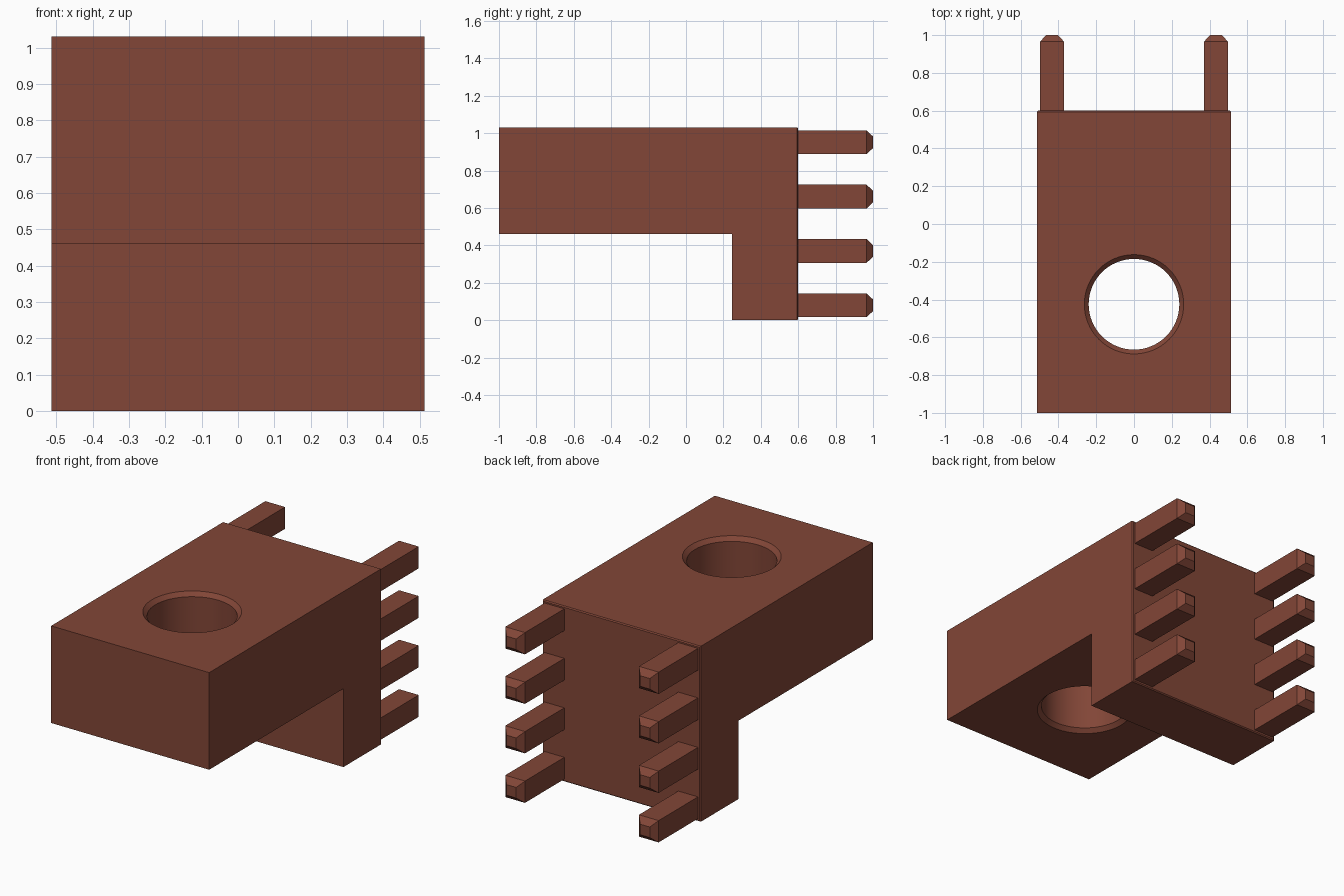
import bpy, bmesh
from mathutils import Matrix, Vector

if "Cube" in bpy.data.objects:
    bpy.data.objects.remove(bpy.data.objects["Cube"])

mat = bpy.data.materials.new("reddish brown")
mat.use_nodes = True
brown = (0.223, 0.061, 0.038, 1)
mat.diffuse_color = brown
mat.node_tree.nodes["Principled BSDF"].inputs["Base Color"].default_value = brown

HALF_W, FRONT, BACK, TOP = 0.513, -1.0, 0.6, 1.03
STEP_Y, STEP_Z = 0.245, 0.46


def finish(bm, name):
    bmesh.ops.recalc_face_normals(bm, faces=bm.faces)
    mesh = bpy.data.meshes.new(name)
    bm.to_mesh(mesh)
    bm.free()
    mesh.materials.append(mat)
    obj = bpy.data.objects.new(name, mesh)
    bpy.context.collection.objects.link(obj)
    return obj


# L-shaped body, extruded sideways, with a fine chamfer round the back face
bm = bmesh.new()
profile = [(FRONT, STEP_Z), (STEP_Y, STEP_Z), (STEP_Y, 0), (BACK, 0), (BACK, TOP), (FRONT, TOP)]
side = bm.faces.new([bm.verts.new((-HALF_W, y, z)) for y, z in profile])
ext = bmesh.ops.extrude_face_region(bm, geom=[side])
bmesh.ops.translate(bm, vec=(2 * HALF_W, 0, 0),
                    verts=[v for v in ext["geom"] if isinstance(v, bmesh.types.BMVert)])
rim = [e for e in bm.edges if all(abs(v.co.y - BACK) < 1e-4 for v in e.verts)]
bmesh.ops.bevel(bm, geom=rim, offset=0.006, segments=1, affect='EDGES')
body = finish(bm, "body")

# Round hole cutter, flared at both mouths
bm = bmesh.new()
R, FLARE, OVER = 0.24, 0.023, 0.02
rings = []
for z, r in [(STEP_Z - OVER, R + FLARE + OVER), (STEP_Z + FLARE, R),
             (TOP - FLARE, R), (TOP + OVER, R + FLARE + OVER)]:
    ring = bmesh.ops.create_circle(bm, segments=64, radius=r, cap_ends=False,
                                   matrix=Matrix.Translation((0, -0.425, z)))
    rings.append(ring["verts"])
for low, high in zip(rings, rings[1:]):
    for i in range(64):
        j = (i + 1) % 64
        bm.faces.new((low[i], low[j], high[j], high[i]))
bm.faces.new(rings[0])
bm.faces.new(rings[-1])
cutter = finish(bm, "hole_cutter")
cutter.hide_render = True

cut = body.modifiers.new("hole", 'BOOLEAN')
cut.object = cutter
cut.solver = 'EXACT'
bpy.context.view_layer.objects.active = body
body.select_set(True)
bpy.ops.object.modifier_apply(modifier=cut.name)
bpy.data.objects.remove(cutter)
bpy.ops.object.shade_smooth_by_angle(angle=0.5)


# Square pins with tapered tips, four down each side of the back
def pin(name, x, z):
    half, tip = 0.064, 0.031
    bm = bmesh.new()
    loops = []
    for y, h in [(BACK - 0.02, half), (0.965, half), (1.0, tip)]:
        loops.append([bm.verts.new((x + sx * h, y, z + sz * h))
                      for sx, sz in [(-1, -1), (1, -1), (1, 1), (-1, 1)]])
    for a, b in zip(loops, loops[1:]):
        for i in range(4):
            bm.faces.new((a[i], a[(i + 1) % 4], b[(i + 1) % 4], b[i]))
    bm.faces.new(loops[0])
    bm.faces.new(loops[-1])
    finish(bm, name)


for label, sign in (("left", 1), ("right", -1)):
    for row in range(4):
        pin(f"{label}_pin_{row + 1}", sign * 0.434, 0.08 + row * 0.2905)
